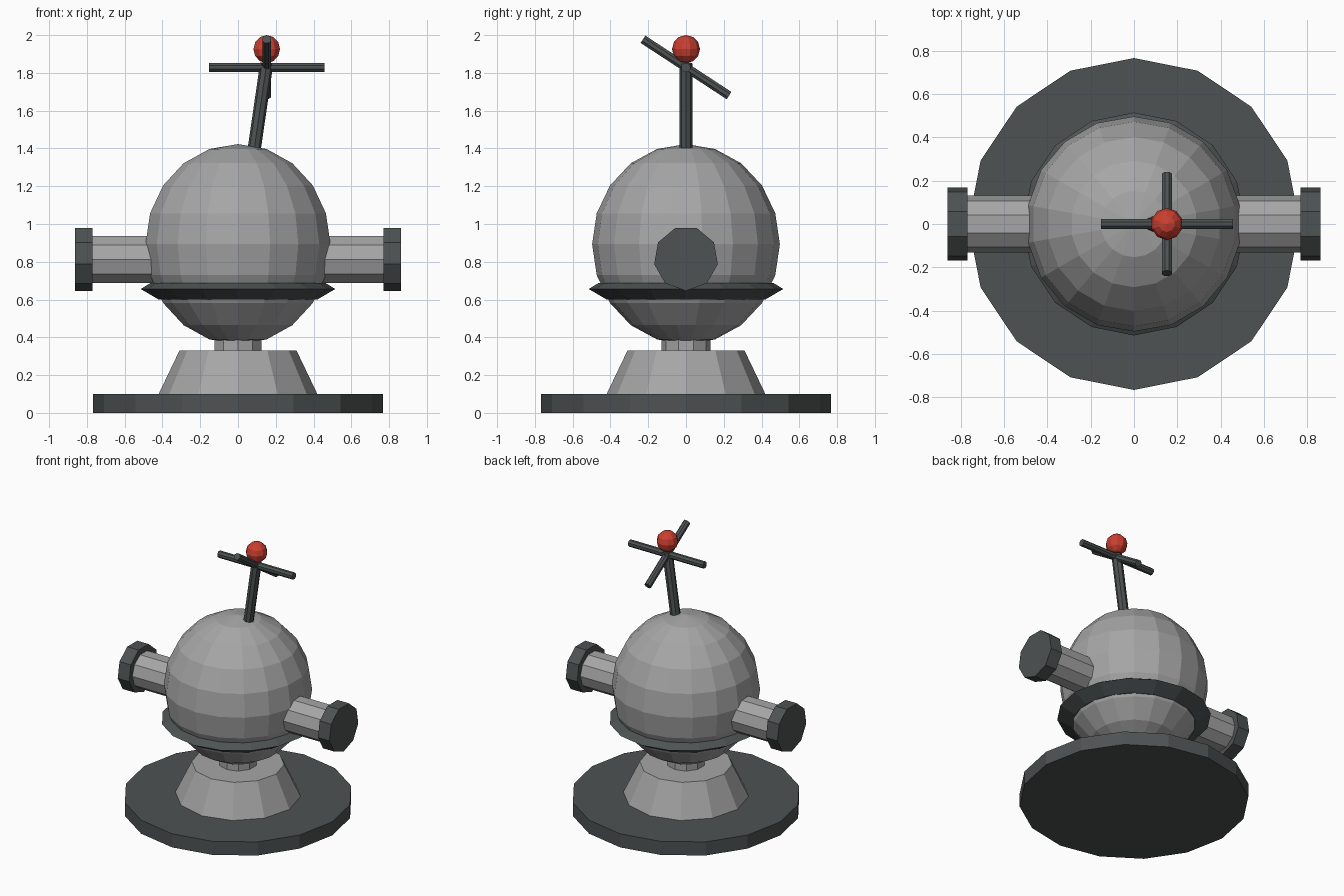
import bpy, bmesh, math
from mathutils import Vector, Matrix

if "Cube" in bpy.data.objects:
    bpy.data.objects.remove(bpy.data.objects["Cube"])


def material(name, rgb):
    m = bpy.data.materials.new(name)
    m.diffuse_color = (*rgb, 1)
    m.use_nodes = True
    m.node_tree.nodes["Principled BSDF"].inputs["Base Color"].default_value = m.diffuse_color
    return m


GREY = material("light grey metal", (0.38, 0.38, 0.38))
DARK = material("dark grey metal", (0.075, 0.085, 0.085))
RED = material("red", (0.60, 0.05, 0.03))


def finish(name, bm, mat):
    bmesh.ops.recalc_face_normals(bm, faces=bm.faces)
    mesh = bpy.data.meshes.new(name)
    bm.to_mesh(mesh)
    bm.free()
    mesh.materials.append(mat)
    ob = bpy.data.objects.new(name, mesh)
    bpy.context.collection.objects.link(ob)
    return ob


def lathe(name, profile, sides, mat, closed=False, matrix=Matrix(), turn=0.0):
    """Spin (radius, height) points round z; ends are capped unless closed."""
    bm = bmesh.new()
    rings = []
    for r, z in profile:
        rings.append([bm.verts.new(matrix @ Vector((
            r * math.sin(turn + math.tau * i / sides),
            r * math.cos(turn + math.tau * i / sides), z))) for i in range(sides)])
    pairs = list(zip(rings, rings[1:]))
    if closed:
        pairs.append((rings[-1], rings[0]))
    else:
        bm.faces.new(rings[0])
        bm.faces.new(rings[-1])
    for a, b in pairs:
        for i in range(sides):
            j = (i + 1) % sides
            bm.faces.new((a[i], a[j], b[j], b[i]))
    return finish(name, bm, mat)


def rod(name, p, q, r, sides, mat, turn=0.0):
    p, q = Vector(p), Vector(q)
    d = q - p
    rot = d.to_track_quat('Z', 'Y').to_matrix().to_4x4()
    return lathe(name, [(r, 0), (r, d.length)], sides, mat,
                 matrix=Matrix.Translation(p) @ rot, turn=turn)


def ball(name, centre, scale, segments, rings, mat):
    bm = bmesh.new()
    bmesh.ops.create_uvsphere(bm, u_segments=segments, v_segments=rings, radius=1)
    bmesh.ops.scale(bm, vec=scale, verts=bm.verts)
    bmesh.ops.translate(bm, vec=centre, verts=bm.verts)
    return finish(name, bm, mat)


# stand
lathe("base_disc", [(0.767, 0), (0.767, 0.10)], 16, DARK)
lathe("base_cone", [(0.42, 0.10), (0.31, 0.33)], 12, GREY)
lathe("neck", [(0.13, 0.32), (0.13, 0.42)], 10, GREY)

# round body with its sharp collar
ball("body", (0, 0, 0.893), (0.497, 0.497, 0.53), 18, 10, GREY)
lathe("collar", [(0.43, 0.688), (0.462, 0.688), (0.515, 0.656),
                 (0.42, 0.60), (0.39, 0.60)], 16, DARK, closed=True)

# side arms, one per side: round arm and a wider end cap with one corner down
axis = Matrix.Rotation(math.pi / 2, 4, 'Y')
for side, s in (("right", 1), ("left", -1)):
    place = Matrix.Translation((0, 0, 0.812)) @ axis
    lathe(side + "_arm", [(0.131, s * 0.38), (0.131, s * 0.78)], 10, GREY, matrix=place)
    place = Matrix.Translation((0, 0, 0.817)) @ axis
    lathe(side + "_cap", [(0.171, s * 0.77), (0.171, s * 0.863)], 9, DARK,
          matrix=place, turn=math.pi / 2)

# leaning antenna with two crossed bars and a red tip
rod("antenna_mast", (0.082, 0, 1.37), (0.152, 0, 1.85), 0.035, 8, DARK)
rod("antenna_cross_bar", (-0.153, 0, 1.829), (0.457, 0, 1.829), 0.025, 8, DARK, math.pi / 8)
rod("antenna_tilted_bar", (0.152, -0.228, 1.978), (0.152, 0.228, 1.68), 0.025, 8, DARK, math.pi / 8)
ball("antenna_tip", (0.152, 0, 1.926), (0.074, 0.074, 0.074), 10, 6, RED)
